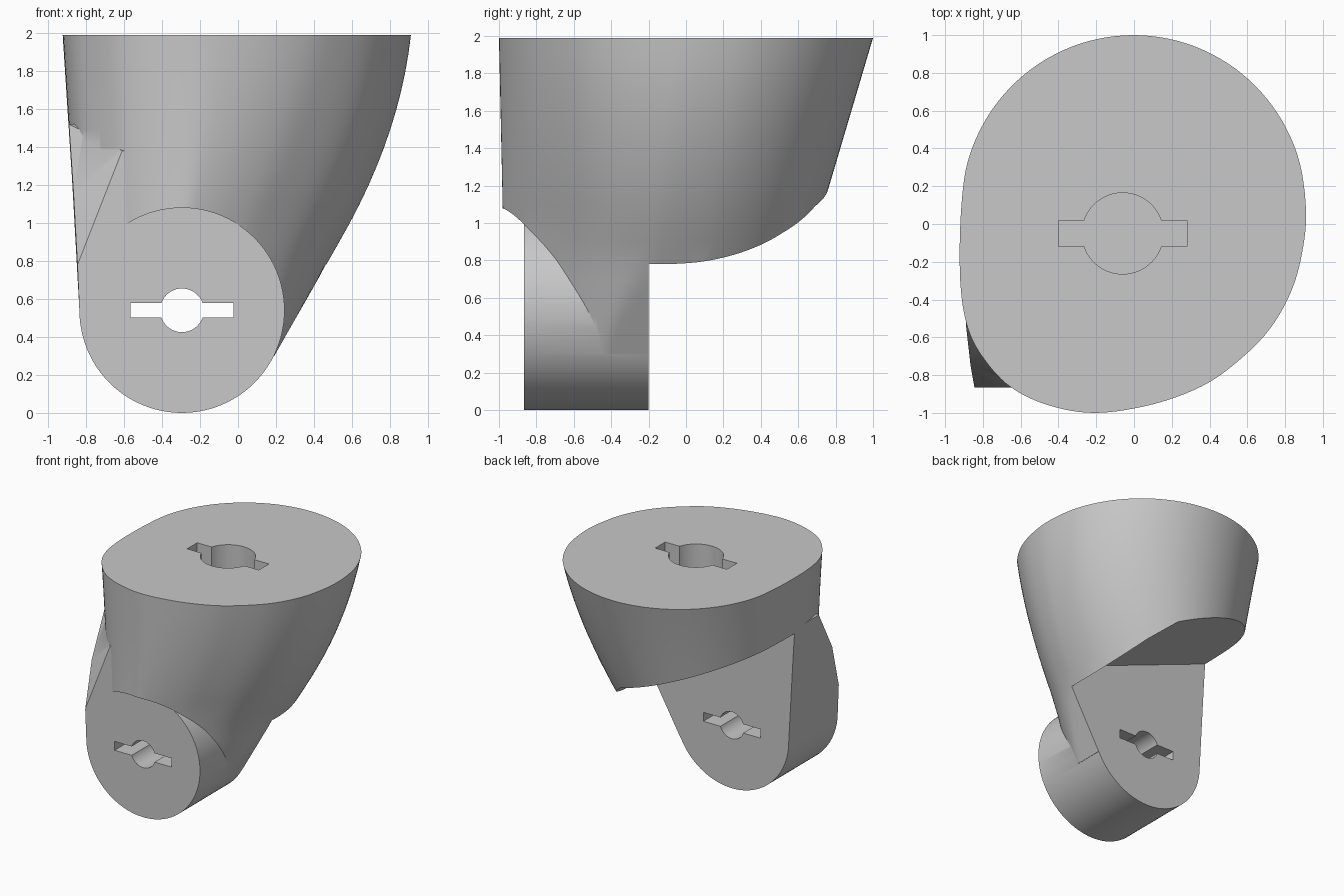
import bpy, bmesh, math

cube = bpy.data.objects.get("Cube")
if cube:
    bpy.data.objects.remove(cube, do_unlink=True)

TOP = 1.99            # height of the flat top
AX, AZ, R = -0.295, 0.54, 0.54   # axis and radius of the knuckle
FRONT, BACK = -0.865, -0.2       # knuckle end faces


def finish(name, bm):
    bmesh.ops.recalc_face_normals(bm, faces=bm.faces)
    mesh = bpy.data.meshes.new(name)
    bm.to_mesh(mesh)
    bm.free()
    obj = bpy.data.objects.new(name, mesh)
    bpy.context.collection.objects.link(obj)
    return obj


def loft(name, rings):
    bm = bmesh.new()
    loops = [[bm.verts.new(p) for p in ring] for ring in rings]
    n = len(loops[0])
    for a, b in zip(loops, loops[1:]):
        for i in range(n):
            j = (i + 1) % n
            bm.faces.new((a[i], a[j], b[j], b[i]))
    bm.faces.new(loops[0])
    bm.faces.new(loops[-1])
    return finish(name, bm)


def prism(name, pts, axis, lo, hi):
    place = {"y": lambda a, b, h: (a, h, b), "z": lambda a, b, h: (a, b, h)}[axis]
    return loft(name, [[place(a, b, h) for a, b in pts] for h in (lo, hi)])


def circle(cx, cy, r, n=96):
    return [(cx + r * math.cos(math.tau * i / n), cy + r * math.sin(math.tau * i / n))
            for i in range(n)]


def rect(cx, cy, hx, hy):
    return [(cx - hx, cy - hy), (cx + hx, cy - hy), (cx + hx, cy + hy), (cx - hx, cy + hy)]


def combine(target, other, operation):
    other.hide_render = True
    mod = target.modifiers.new(operation, "BOOLEAN")
    mod.operation, mod.solver, mod.object = operation, "EXACT", other
    bpy.ops.object.select_all(action="DESELECT")
    bpy.context.view_layer.objects.active = target
    target.select_set(True)
    bpy.ops.object.modifier_apply(modifier=mod.name)
    bpy.data.objects.remove(other, do_unlink=True)


def closed_spline(pts, steps=6):
    out, n = [], len(pts)
    for i in range(n):
        p = [pts[(i + k) % n] for k in (-1, 0, 1, 2)]
        for s in range(steps):
            t = s / steps
            out.append(tuple(0.5 * (2 * b + (c - a) * t + (2 * a - 5 * b + 4 * c - d) * t * t
                                    + (3 * b - a - 3 * c + d) * t ** 3)
                             for a, b, c, d in zip(*p)))
    return out


# Top outline: a half round at the back, a skewed oval at the front
arc = [(0.915 * math.cos(math.pi * i / 10), 0.08 + 0.92 * math.sin(math.pi * i / 10))
       for i in range(11)]
outline = closed_spline(arc + [
    (-0.92, -0.3), (-0.88, -0.55), (-0.79, -0.72), (-0.65, -0.865), (-0.45, -0.96),
    (-0.2, -1.0), (0.1, -0.955), (0.36, -0.86), (0.55, -0.73), (0.72, -0.56),
    (0.835, -0.36), (0.895, -0.15)])


def section(z):
    """Body outline at height z, narrowing towards the knuckle."""
    s, drop = z - 0.93, TOP - z
    right = 0.55 + 0.57 * s - (0.217 * s * s if s > 0 else 0)
    left = -0.825 - 0.0655 * (z - AZ)
    if z < AZ:
        left = AX - math.sqrt(R * R - (z - AZ) ** 2) + 0.02
    y_front, y_back = -1 + 0.022 * drop, 1 - 0.296 * drop
    mid, half = (y_front + y_back) / 2, (y_back - y_front) / 2
    flatten = 1 + 0.11 * max(0, 0.8 - z)
    ring = []
    for x, y in outline:
        u = (x + 0.92) / 1.835
        if y < 0:    # the front tightens lower down
            u -= min(drop, 1) * (u - 0.4) * ((1 - u) * 1.1 if u > 0.4 else u)
        u = min(1, u * flatten)
        ring.append((left + u * (right - left), mid + y * half, z))
    return ring


count = 17
body = loft("angled_mount", [section(0.3 + (TOP - 0.3) * i / count) for i in range(count + 1)])

# Clear the body in front of the round knuckle face
combine(body, prism("face_clearance", circle(AX, AZ, R - 0.0005), "y", -1.3, -0.8), "DIFFERENCE")

# Round knuckle
combine(body, prism("knuckle", circle(AX, AZ, R), "y", FRONT, -0.1), "UNION")

# Side web joining the knuckle to the body, with a slanted front shoulder
bm = bmesh.new()
for x, y, z in [(-0.835, FRONT, AZ), (-0.845, FRONT, 0.78), (-0.61, FRONT, 1.38),
                (-0.3, FRONT, 1.38), (-0.3, FRONT, AZ), (-0.866, -0.745, 1.16),
                (-0.89, -0.53, 1.52), (-0.3, -0.53, 1.52), (-0.835, -0.19, AZ),
                (-0.89, -0.19, 1.52), (-0.3, -0.19, 1.52), (-0.3, -0.19, AZ)]:
    bm.verts.new((x, y, z))
bmesh.ops.convex_hull(bm, input=bm.verts)
combine(body, finish("side_web", bm), "UNION")

# Sloped underside behind the knuckle, steeper where it meets the low side
under = [(-1.5, 1.72), (0.13, 1.092), (0.3, 0.95), (0.465, 0.78), (0.9, 0.3),
         (0.9, -1), (-1.5, -1)]
combine(body, prism("underside_cut", under, "y", BACK, 1.5), "DIFFERENCE")

# Keyed holes: through the knuckle and blind in the top
for shape, axis, lo, hi in [
        (circle(AX, AZ, 0.115, 48), "y", -1.5, 0.1),
        (rect(AX, AZ, 0.27, 0.038), "y", -1.5, 0.1),
        (circle(-0.06, -0.05, 0.215, 64), "z", 1.59, 2.2),
        (rect(-0.06, -0.05, 0.34, 0.068), "z", 1.59, 2.2)]:
    combine(body, prism("hole_cutter", shape, axis, lo, hi), "DIFFERENCE")

# Plain grey finish
grey = bpy.data.materials.new("plain_grey")
grey.use_nodes = True
colour = (0.58, 0.58, 0.58, 1)
grey.diffuse_color = colour
grey.node_tree.nodes["Principled BSDF"].inputs["Base Color"].default_value = colour
body.data.materials.clear()
body.data.materials.append(grey)
for poly in body.data.polygons:
    poly.material_index = 0

bpy.ops.object.select_all(action="DESELECT")
body.select_set(True)
bpy.context.view_layer.objects.active = body
bpy.ops.object.shade_smooth_by_angle(angle=math.radians(30))
